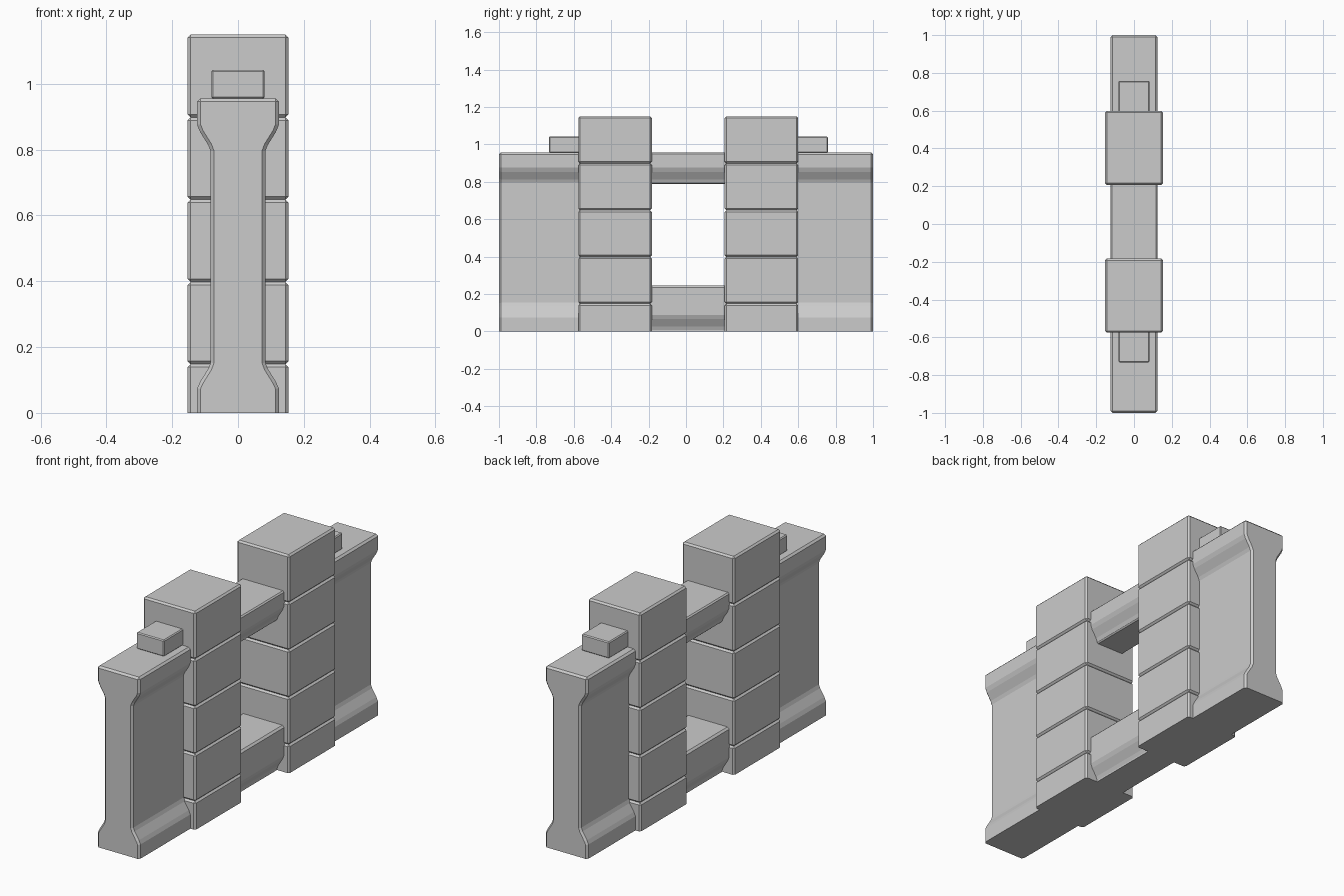
import bpy, bmesh

if "Cube" in bpy.data.objects:
    bpy.data.objects.remove(bpy.data.objects["Cube"])


def finish(name, bm, bevel, keep):
    """Chamfer the edges picked by keep(edge), then make the object."""
    bm.normal_update()
    edges = [e for e in bm.edges if keep(e)]
    bmesh.ops.bevel(bm, geom=edges, offset=bevel, segments=1,
                    affect='EDGES', clamp_overlap=True)
    bmesh.ops.recalc_face_normals(bm, faces=bm.faces)
    mesh = bpy.data.meshes.new(name)
    bm.to_mesh(mesh)
    bm.free()
    obj = bpy.data.objects.new(name, mesh)
    bpy.context.collection.objects.link(obj)
    return obj


def on_ground(e):
    return all(v.co.z < 1e-5 for v in e.verts)


def block(name, half_x, y0, y1, z0, z1, bevel):
    bm = bmesh.new()
    bmesh.ops.create_cube(bm, size=1)
    for v in bm.verts:
        v.co.x *= 2 * half_x
        v.co.y = y0 if v.co.y < 0 else y1
        v.co.z = z0 if v.co.z < 0 else z1
    return finish(name, bm, bevel, lambda e: not on_ground(e))


def extrusion(name, half_profile, y0, y1, bevel=0.01):
    """Mirror a half profile (x, z) and sweep it along y."""
    outline = half_profile + [(-x, z) for x, z in reversed(half_profile)]
    bm = bmesh.new()
    face = bm.faces.new([bm.verts.new((x, y0, z)) for x, z in outline])
    new = bmesh.ops.extrude_face_region(bm, geom=[face])["geom"]
    bmesh.ops.translate(bm, vec=(0, y1 - y0, 0),
                        verts=[g for g in new if isinstance(g, bmesh.types.BMVert)])
    bmesh.ops.recalc_face_normals(bm, faces=bm.faces)
    # end-cap outlines and the sharp top corners
    return finish(name, bm, bevel,
                  lambda e: not on_ground(e) and e.calc_face_angle(0) > 1.2)


# Rail: wide cap that tapers to the thin web
def rail(top, cap, bottom):
    return [(0.083, bottom), (0.083, cap - 0.08), (0.09, cap - 0.062),
            (0.115, cap - 0.022), (0.124, cap), (0.124, top)]


FOOT = [(0.124, 0), (0.124, 0.075), (0.115, 0.095), (0.09, 0.135), (0.083, 0.153)]
WALL = FOOT + rail(0.956, 0.875, 0.5)[1:]

# Side walls
extrusion("front_wall", WALL, -1.0, -0.56)
extrusion("back_wall", WALL, 0.56, 1.0)

# Window lintel and sill between the pillars
extrusion("window_lintel", rail(0.956, 0.875, 0.787), -0.27, 0.28)
extrusion("window_sill", rail(0.245, 0.088, 0.0), -0.27, 0.28)

# Pillars of stacked stones, each with a beam stub on its outer side
LEVELS = [0, 0.148, 0.398, 0.648, 0.898, 1.15]
for side, y0, y1, s0, s1 in (("front", -0.575, -0.183, -0.733, -0.5),
                             ("back", 0.207, 0.599, 0.53, 0.758)):
    for i, (z0, z1) in enumerate(zip(LEVELS, LEVELS[1:])):
        block(f"{side}_pillar_stone_{i + 1}", 0.153, y0, y1, z0, z1, 0.009)
    block(f"{side}_beam_stub", 0.081, s0, s1, 0.955, 1.042, 0.005)
